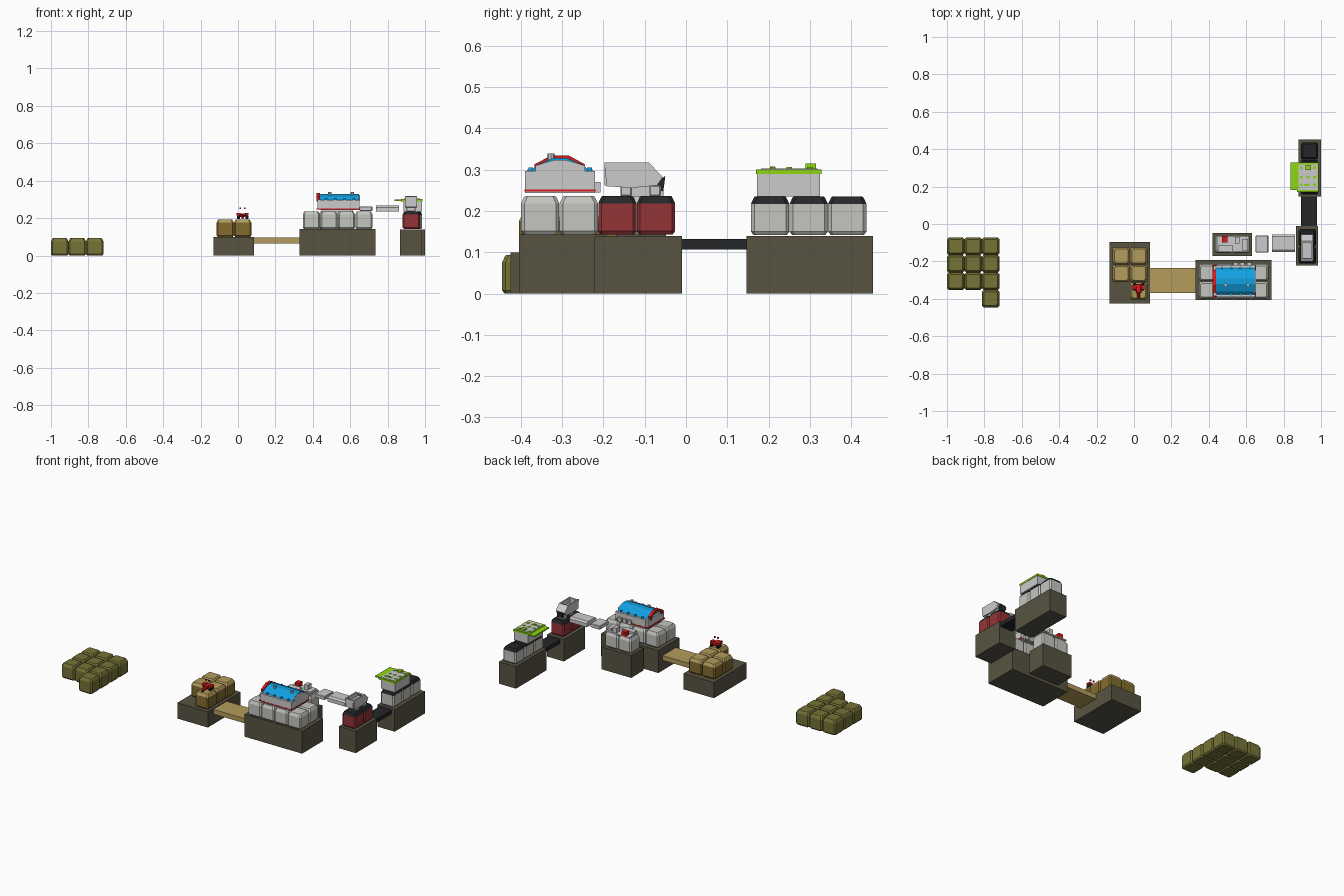
import bpy, bmesh, math
from mathutils import Vector

def mat(name, r, g, b):
    m = bpy.data.materials.new(name)
    m.diffuse_color = [(c / 255) ** 2.2 for c in (r, g, b)] + [1]
    return m

OLIVE = mat("olive", 118, 115, 58)
TAN = mat("tan", 178, 155, 92)
BROWN = mat("brown", 130, 108, 50)
STONE = mat("dark_stone", 88, 84, 68)
BLACK = mat("black", 40, 42, 44)
MAROON = mat("maroon", 148, 55, 58)
RED = mat("red", 215, 30, 30)
BLUE = mat("blue", 25, 160, 225)
GREEN = mat("green", 140, 215, 25)
PALE = mat("pale_grey", 195, 195, 190)

def finish(name, bm, *mats):
    bmesh.ops.recalc_face_normals(bm, faces=bm.faces)
    me = bpy.data.meshes.new(name)
    bm.to_mesh(me)
    bm.free()
    for m in mats:
        if m:
            me.materials.append(m)
    ob = bpy.data.objects.new(name, me)
    bpy.context.collection.objects.link(ob)
    return ob

def box(name, x0, x1, y0, y1, z0, z1, m=None, bevel=0):
    bm = bmesh.new()
    bmesh.ops.create_cube(bm, size=1)
    for v in bm.verts:
        v.co = ((x0 + x1) / 2 + v.co.x * (x1 - x0), (y0 + y1) / 2 + v.co.y * (y1 - y0),
                (z0 + z1) / 2 + v.co.z * (z1 - z0))
    if bevel:
        bmesh.ops.bevel(bm, geom=bm.edges[:], offset=bevel, segments=1, affect='EDGES')
    return finish(name, bm, m)

def extrude_x(name, pts, x0, x1, m=None):
    """Extrude a (y, z) profile along x."""
    bm = bmesh.new()
    a = [bm.verts.new((x0, y, z)) for y, z in pts]
    b = [bm.verts.new((x1, y, z)) for y, z in pts]
    bm.faces.new(a)
    bm.faces.new(b)
    n = len(pts)
    for i in range(n):
        j = (i + 1) % n
        bm.faces.new((a[i], a[j], b[j], b[i]))
    return finish(name, bm, m)

def rod(name, p, q, r, m=None, n=8):
    p, q = Vector(p), Vector(q)
    bm = bmesh.new()
    bmesh.ops.create_cone(bm, cap_ends=True, segments=n, radius1=r, radius2=r, depth=(q - p).length)
    ob = finish(name, bm, m)
    ob.location = (p + q) / 2
    ob.rotation_euler = (q - p).to_track_quat('Z', 'Y').to_euler()
    return ob

S = 0.0935  # block pitch

def blocks(name, cells, x0, y0, z0, side, cap):
    """Chamfered blocks; the cap colour covers the chamfered top."""
    bm = bmesh.new()
    h, c = S / 2 - 0.0005, 0.008
    for i, j in cells:
        rings = []
        for inset, z in ((0.006, 0), (0, 0.008), (0, S - 0.018), (0.007, S - 0.003), (0.01, S)):
            k = h - inset
            pts = [(k, k - c), (k - c, k), (c - k, k), (-k, k - c), (-k, c - k), (c - k, -k), (k - c, -k), (k, c - k)]
            rings.append([bm.verts.new((x0 + S * (i + .5) + x, y0 + S * (j + .5) + y, z0 + z)) for x, y in pts])
        bm.faces.new(rings[0])
        bm.faces.new(rings[-1]).material_index = 1
        for r in range(4):
            for a in range(8):
                b = (a + 1) % 8
                f = bm.faces.new((rings[r][a], rings[r][b], rings[r + 1][b], rings[r + 1][a]))
                f.material_index = int(r >= 2)
    return finish(name, bm, side, cap)

def grid(nx, ny):
    return [(i, j) for i in range(nx) for j in range(ny)]

# loose olive stack on the ground
blocks("ground_blocks", [(2, 0)] + [(i, j + 1) for i, j in grid(3, 3)], -1, -0.446, 0, OLIVE, OLIVE)

# plinths
box("tan_plinth", -0.13, 0.085, -0.425, -0.095, 0, 0.10, STONE)
box("hall_plinth", 0.33, 0.735, -0.405, -0.193, 0, 0.143, STONE)
box("machine_plinth", 0.42, 0.63, -0.17, -0.048, 0, 0.143, STONE)
box("hopper_plinth", 0.867, 0.985, -0.222, -0.01, 0, 0.14, STONE)
box("green_plinth", 0.88, 1.0, 0.147, 0.453, 0, 0.14, STONE)

# bridges between plinths
box("tan_bridge", 0.085, 0.33, -0.37, -0.235, 0.065, 0.095, TAN)
box("black_bridge", 0.893, 0.978, -0.01, 0.147, 0.107, 0.132, BLACK)

# blocks on the plinths
blocks("tan_blocks", [(1, 0)] + [(i, j + 1) for i, j in grid(2, 2)], -0.115, -0.405, 0.10, BROWN, TAN)
blocks("hall_blocks", grid(4, 2), 0.346, -0.40, 0.143, PALE, PALE)
blocks("machine_blocks", grid(2, 1), 0.432, -0.156, 0.143, PALE, PALE)
blocks("hopper_blocks", grid(1, 2), 0.88, -0.213, 0.143, MAROON, BLACK)
blocks("green_blocks", grid(1, 3), 0.892, 0.157, 0.142, PALE, BLACK)

# small red drill on the tan blocks
for s in (-1, 1):
    x = 0.025 + s * 0.022
    box("drill_track", x - 0.008, x + 0.008, -0.355, -0.315, 0.194, 0.215, BLACK, 0.004)
    box("drill_shoulder", x - 0.01, x + 0.01, -0.35, -0.325, 0.215, 0.228, RED)
box("drill_body", 0.01, 0.04, -0.37, -0.32, 0.205, 0.225, RED, 0.004)
rod("drill_arm", (0.025, -0.36, 0.215), (0.025, -0.395, 0.204), 0.008, RED)
for x in (0.013, 0.035):
    box("drill_light", x - 0.004, x + 0.004, -0.344, -0.336, 0.248, 0.256, RED)

# blue roofed hall
box("hall_body", 0.44, 0.65, -0.39, -0.22, 0.243, 0.297)
roof = [(-0.383, 0.29), (-0.36, 0.312), (-0.322, 0.328), (-0.288, 0.328), (-0.25, 0.312), (-0.227, 0.29)]
extrude_x("hall_roof", roof, 0.436, 0.646, BLUE)
end = [(-0.365, 0.295), (-0.365, 0.31), (-0.322, 0.323), (-0.288, 0.323), (-0.245, 0.31), (-0.245, 0.295)]
extrude_x("hall_end_wall", end, 0.645, 0.652)
arch = [(-0.367, 0.29), (-0.367, 0.313), (-0.325, 0.335), (-0.285, 0.335), (-0.245, 0.313), (-0.245, 0.29),
        (-0.258, 0.29), (-0.258, 0.306), (-0.29, 0.322), (-0.32, 0.322), (-0.354, 0.306), (-0.354, 0.29)]
extrude_x("hall_red_arch", arch, 0.42, 0.438, RED)
box("hall_front_wall", 0.426, 0.44, -0.385, -0.225, 0.245, 0.3)
box("hall_red_sill", 0.42, 0.652, -0.391, -0.219, 0.247, 0.252, RED)
for x in (0.49, 0.61):
    rod("roof_vent", (x, -0.327, 0.32), (x, -0.327, 0.339), 0.009)
for x in (0.47, 0.52, 0.57, 0.62):
    for y in (-0.376, -0.234):
        box("roof_stud", x - 0.006, x + 0.006, y - 0.006, y + 0.006, 0.29, 0.305, BLUE)
for x in (0.545, 0.58, 0.615):
    box("back_fin", x - 0.012, x + 0.012, -0.222, -0.207, 0.245, 0.27)

# small machine behind the hall
box("machine_deck", 0.445, 0.615, -0.15, -0.065, 0.235, 0.243)
box("machine_red_box", 0.47, 0.50, -0.10, -0.065, 0.24, 0.268, RED)
box("machine_tower", 0.54, 0.565, -0.105, -0.07, 0.24, 0.275)
box("machine_block", 0.58, 0.61, -0.145, -0.08, 0.24, 0.258)
box("machine_feeder", 0.45, 0.53, -0.15, -0.115, 0.24, 0.256)

# conveyor slabs in mid air
box("short_slab", 0.65, 0.718, -0.153, -0.062, 0.238, 0.262, None, 0.003)
extrude_x("long_slab", [(-0.15, 0.235), (-0.15, 0.258), (-0.138, 0.267), (-0.067, 0.267), (-0.055, 0.258), (-0.055, 0.235)], 0.737, 0.86)

# open hopper: two side walls, floor, ends
side = [(-0.198, 0.317), (-0.09, 0.317), (-0.056, 0.282), (-0.07, 0.262), (-0.13, 0.256), (-0.192, 0.26)]
extrude_x("hopper_left_side", side, 0.893, 0.901)
extrude_x("hopper_right_side", side, 0.949, 0.957)
floor = [(-0.192, 0.26), (-0.13, 0.256), (-0.07, 0.262), (-0.056, 0.282), (-0.075, 0.29), (-0.185, 0.285)]
extrude_x("hopper_floor", floor, 0.901, 0.949)
box("hopper_back", 0.901, 0.949, -0.197, -0.188, 0.262, 0.315)
extrude_x("hopper_chute", [(-0.09, 0.317), (-0.056, 0.282), (-0.062, 0.276), (-0.1, 0.314)], 0.901, 0.949)
extrude_x("hopper_lip", [(-0.068, 0.272), (-0.05, 0.285), (-0.055, 0.247), (-0.07, 0.252)], 0.905, 0.945, BLACK)
for y in (-0.145, -0.075):
    box("hopper_foot", 0.90, 0.95, y - 0.014, y + 0.014, 0.236, 0.262, None, 0.003)

# green topped machine
box("green_machine_body", 0.885, 0.985, 0.172, 0.325, 0.235, 0.29)
box("green_lid", 0.872, 0.987, 0.17, 0.328, 0.29, 0.301, GREEN)
extrude_x("green_side_wing", [(0.183, 0.291), (0.183, 0.299), (0.328, 0.299), (0.328, 0.291)], 0.838, 0.873, GREEN)
box("green_tower", 0.918, 0.945, 0.29, 0.315, 0.30, 0.315, GREEN)
box("green_knob", 0.91, 0.925, 0.203, 0.215, 0.30, 0.308, GREEN)
box("lid_panel", 0.88, 0.98, 0.182, 0.318, 0.30, 0.303)
for x in (0.895, 0.93, 0.965):
    for y in (0.21, 0.25, 0.3):
        box("lid_stud", x - 0.007, x + 0.007, y - 0.007, y + 0.007, 0.302, 0.306, GREEN)
